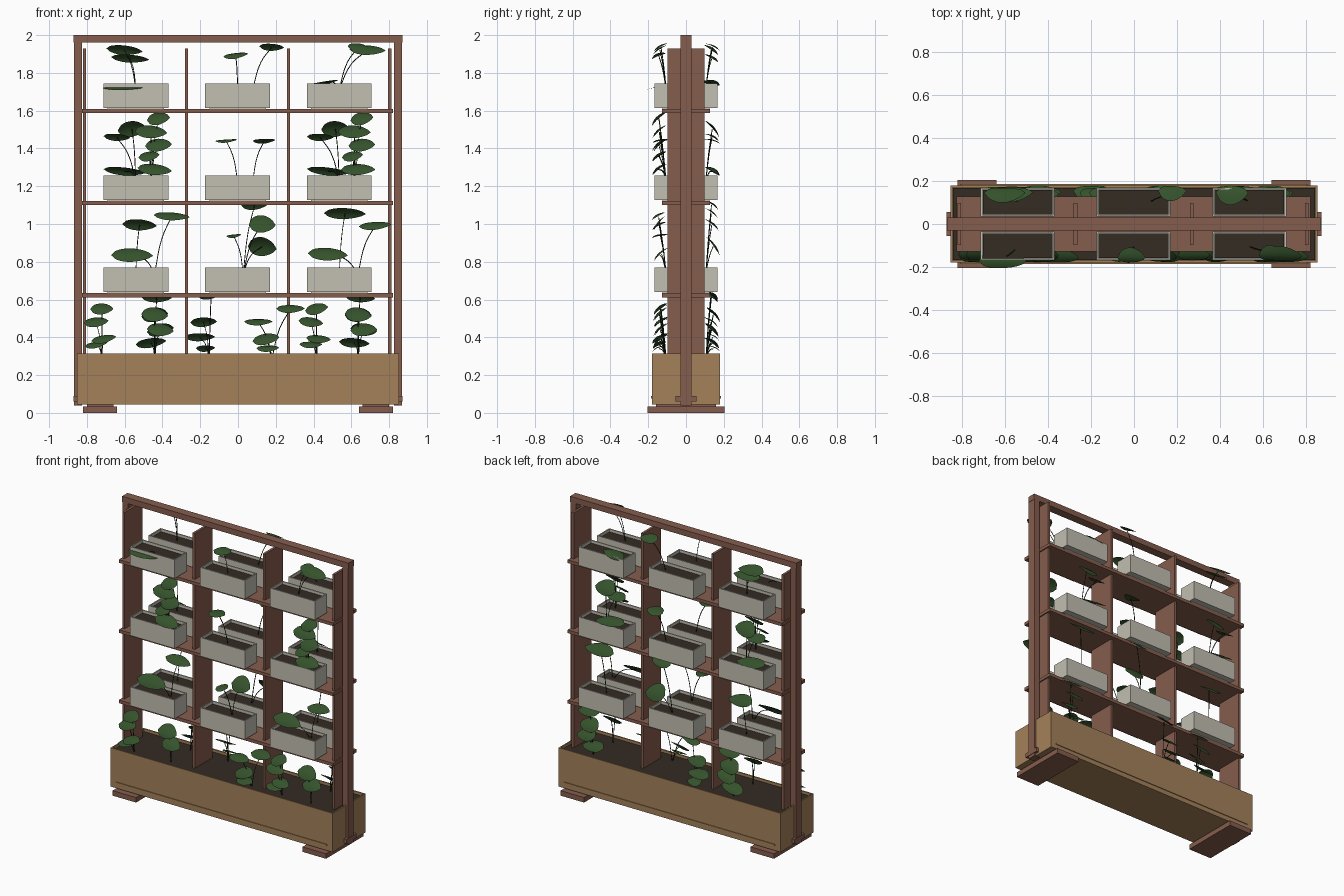
import bpy, bmesh, math, random
from mathutils import Vector

if "Cube" in bpy.data.objects:
    bpy.data.objects.remove(bpy.data.objects["Cube"])

random.seed(4)


def material(name, *rgb):
    m = bpy.data.materials.new(name)
    m.diffuse_color = (*rgb, 1)
    m.use_nodes = True
    m.node_tree.nodes["Principled BSDF"].inputs["Base Color"].default_value = m.diffuse_color
    return m


WOOD = material("red_wood", 0.24, 0.11, 0.077)
TIMBER = material("pale_timber", 0.37, 0.22, 0.10)
STONE = material("pot_stone", 0.54, 0.52, 0.44)
SOIL = material("soil", 0.035, 0.025, 0.017)
LEAF = material("leaf", 0.035, 0.085, 0.025)
STEM = material("stem", 0.015, 0.03, 0.012)


def finish(bm, name, mat):
    me = bpy.data.meshes.new(name)
    bm.to_mesh(me)
    bm.free()
    me.materials.append(mat)
    ob = bpy.data.objects.new(name, me)
    bpy.context.collection.objects.link(ob)
    return ob


def box(name, x, y, z, mat, wall=0, floor=0):
    """Box from (min, max) spans; wall > 0 hollows it from the top."""
    bm = bmesh.new()
    bmesh.ops.create_cube(bm, size=1)
    for v in bm.verts:
        v.co = [s[0] if c < 0 else s[1] for c, s in zip(v.co, (x, y, z))]
    if wall:
        bm.faces.ensure_lookup_table()
        top = max(bm.faces, key=lambda f: f.calc_center_median().z)
        bmesh.ops.inset_region(bm, faces=[top], thickness=wall)
        new = bmesh.ops.extrude_face_region(bm, geom=[top])["geom"]
        bmesh.ops.delete(bm, geom=[top], context="FACES")
        for v in new:
            if isinstance(v, bmesh.types.BMVert):
                v.co.z = z[0] + floor
        bmesh.ops.recalc_face_normals(bm, faces=bm.faces)
    return finish(bm, name, mat)


def add_leaf(bm, c, w, h, side, tilt):
    """Broad cupped blade, long along x, lower edge hanging outward."""
    nu, nv = 10, 4
    depth = 0.035 if h > 0.03 else 0.045
    grid = []
    for i in range(nu + 1):
        u = i / nu
        prof = max(0.04, math.sin(math.pi * u ** 0.85) ** 0.6)
        row = []
        for j in range(nv + 1):
            v = (2 * j / nv - 1) * prof
            cup = 0.012 * (1 - v * v)
            x = (u - 0.5) * w
            row.append(bm.verts.new((
                c.x + x,
                c.y + side * (-v * depth + cup),
                c.z + v * h * 0.42 + x * tilt + cup * 0.6 - 0.1 * h * (2 * u - 1) ** 2)))
        grid.append(row)
    for i in range(nu):
        for j in range(nv):
            bm.faces.new((grid[i][j], grid[i + 1][j], grid[i + 1][j + 1], grid[i][j + 1]))


def plant(name, x, z, side, leaves, root=0.0):
    """Leaves given as (dx, dz, width, height) from the pot's top centre."""
    bm = bmesh.new()
    cu = bpy.data.curves.new(name + "_stems", "CURVE")
    cu.dimensions = "3D"
    cu.bevel_depth, cu.bevel_resolution, cu.resolution_u = 0.0025, 0, 4
    for dx, dz, w, h in leaves:
        c = Vector((x + dx, side * random.uniform(0.13, 0.145), z + dz))
        if dz < 0:
            c.y = side * 0.16
        add_leaf(bm, c, w, h, side, random.uniform(-0.12, 0.18))
        base = Vector((x + root, side * 0.105, z - 0.03))
        mid = base.lerp(c, 0.55) + Vector(((root - dx) * 0.12, 0, 0.02))
        sp = cu.splines.new("BEZIER")
        sp.bezier_points.add(2)
        for p, co in zip(sp.bezier_points, (base, mid, c)):
            p.co = co
            p.handle_left_type = p.handle_right_type = "AUTO"
    ob = finish(bm, name + "_leaves", LEAF)
    for p in ob.data.polygons:
        p.use_smooth = True
    cu.materials.append(STEM)
    bpy.context.collection.objects.link(bpy.data.objects.new(name + "_stems", cu))


# Outer frame, feet and base brackets
box("top_beam", (-0.87, 0.87), (-0.03, 0.03), (1.96, 2.0), WOOD)
for s, tag in ((-1, "left"), (1, "right")):
    span = lambda a, b: tuple(sorted((s * a, s * b)))
    box(tag + "_post", span(0.826, 0.868), (-0.03, 0.03), (0.04, 1.96), WOOD)
    box(tag + "_foot", span(0.64, 0.82), (-0.205, 0.205), (0, 0.035), WOOD)
    box(tag + "_foot_pad", span(0.66, 0.80), (-0.16, 0.16), (0.03, 0.046), WOOD)
    box(tag + "_bracket", span(0.85, 0.872), (-0.055, 0.055), (0.06, 0.09), WOOD)

# Trough with soil and thin base strips
box("trough", (-0.853, 0.853), (-0.18, 0.18), (0.045, 0.315), TIMBER, 0.013, 0.02)
box("trough_soil", (-0.841, 0.841), (-0.168, 0.168), (0.06, 0.298), SOIL)
for s in (-1, 1):
    box("trough_strip", (-0.81, 0.81), sorted((s * 0.178, s * 0.185)), (0.077, 0.089), TIMBER)

# Upright dividers and shelves
for x in (-0.812, -0.272, 0.268, 0.803):
    box("divider", (x - 0.0085, x + 0.0085), (-0.097, 0.097), (0.2, 1.93), WOOD)
SHELVES = (1.587, 1.100, 0.612)
for z in SHELVES:
    box("shelf", (-0.826, 0.82), (-0.128, 0.128), (z, z + 0.022), WOOD)

# Pots with soil, on both sides of each shelf
COLS = (-0.541, -0.002, 0.536)
for z in SHELVES:
    for x in COLS:
        for s in (-1, 1):
            b = z + 0.028
            box("pot", (x - 0.172, x + 0.172), sorted((s * 0.035, s * 0.168)),
                (b, b + 0.13), STONE, 0.011, 0.012)
            box("pot_soil", (x - 0.162, x + 0.162), sorted((s * 0.045, s * 0.158)),
                (b + 0.01, b + 0.112), SOIL)
            box("pot_foot", (x - 0.15, x + 0.15), sorted((s * 0.05, s * 0.125)),
                (b - 0.008, b + 0.002), STONE)

# Plants of the top shelf
z = 1.745
plant("top_left_back", COLS[0], z, 1, [(-.06, .175, .19, .06), (-.03, .13, .20, .05)])
plant("top_left_front", COLS[0], z, -1, [(-.07, -.03, .22, .015)])
plant("top_middle_front", COLS[1], z, -1, [(-.01, .145, .13, .035)])
plant("top_middle_back", COLS[1], z, 1, [(.18, .19, .13, .045)], 0.08)
plant("top_right_front", COLS[2], z, -1, [(.15, .175, .19, .06), (.10, .19, .11, .05)])
plant("top_right_back", COLS[2], z, 1, [(-.08, 0, .15, .02)])

# Plants of the second shelf: bushy fronts, spreading backs
z = 1.258
BUSHY = [(.12, .30, .12, .08), (.08, .23, .17, .08), (.12, .16, .14, .08),
         (.07, .10, .11, .06), (.10, .03, .18, .07)]
SPREAD = [(-.02, .245, .15, .10), (-.10, .20, .14, .045), (-.06, .02, .22, .05)]
for i, tag in ((0, "left"), (2, "right")):
    plant("second_front_" + tag, COLS[i], z, -1, BUSHY, 0.08)
    plant("second_back_" + tag, COLS[i], z, 1, SPREAD)
plant("second_middle_front", COLS[1], z, -1, [(-.06, .18, .12, .018)])
plant("second_middle_back", COLS[1], z, 1, [(.14, .18, .12, .03)], 0.08)

# Plants of the third shelf
z = 0.77
plant("third_left_front", COLS[0], z, -1, [(-.02, .065, .22, .085), (.19, .27, .19, .05)], 0.1)
plant("third_left_back", COLS[0], z, 1, [(.02, .225, .18, .07)])
plant("third_middle_front", COLS[1], z, -1, [(.13, .23, .14, .11), (-.02, .165, .08, .02)], 0.03)
plant("third_middle_back", COLS[1], z, 1, [(.09, .33, .14, .06), (.13, .11, .15, .12)], 0.03)
plant("third_right_front", COLS[2], z, -1, [(-.06, .07, .21, .08), (.19, .22, .17, .05)], 0.1)
plant("third_right_back", COLS[2], z, 1, [(.03, .285, .22, .07)])

# Trough plants
z = 0.31
SLIM = [(0, .24, .12, .07), (-.03, .17, .13, .06), (.01, .08, .13, .05), (-.03, .05, .12, .04)]
CLUMP = [(.11, .30, .16, .06), (.10, .21, .14, .09), (.13, .13, .14, .08), (.08, .06, .16, .06)]
for i, tag, dx in ((0, "left", -.18), (2, "right", -.12)):
    plant("trough_slim_" + tag, COLS[i] + dx, z, -1, SLIM)
    plant("trough_clump_" + tag, COLS[i], z, 1, CLUMP, 0.1)
    plant("trough_shoot_" + tag, COLS[i], z, -1, CLUMP[1:3], 0.1)
plant("trough_middle_back", COLS[1], z, 1,
      [(-.14, .31, .13, .04), (-.18, .17, .14, .06), (-.20, .09, .16, .05), (-.17, .03, .10, .04)], -.15)
plant("trough_middle_front", COLS[1], z, -1,
      [(.28, .24, .15, .05), (.11, .17, .15, .04), (.15, .08, .14, .07), (.16, .03, .12, .04)], .18)
